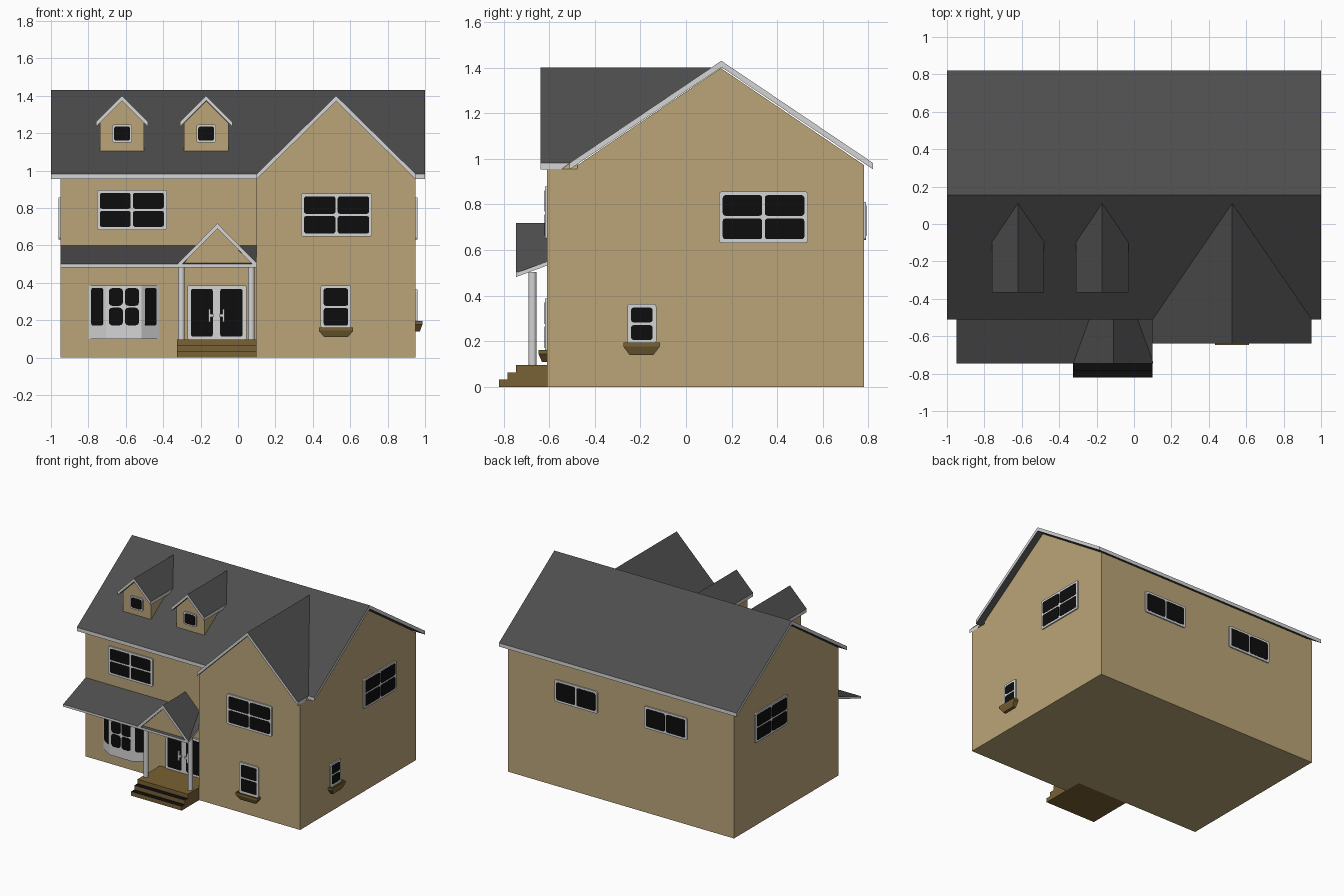
import bpy, bmesh, math
from mathutils import Matrix, Vector

if "Cube" in bpy.data.objects:
    bpy.data.objects.remove(bpy.data.objects["Cube"])


def material(name, r, g, b):
    m = bpy.data.materials.new(name)
    m.diffuse_color = (r, g, b, 1)
    m.use_nodes = True
    m.node_tree.nodes["Principled BSDF"].inputs["Base Color"].default_value = m.diffuse_color
    return m


TAN = material("tan siding", 0.50, 0.375, 0.19)
ROOF = material("dark shingle", 0.075, 0.075, 0.075)
TRIM = material("light trim", 0.66, 0.66, 0.66)
WOOD = material("brown wood", 0.19, 0.12, 0.035)
BLACK = material("black glass", 0.004, 0.004, 0.004)


def plane(angle=0, x=0, y=0):
    """Vertical drawing plane: local x along the wall, local y up, local z outward."""
    a = math.radians(angle)
    m = Matrix(((math.cos(a), 0, math.sin(a), x),
                (math.sin(a), 0, -math.cos(a), y),
                (0, 1, 0, 0), (0, 0, 0, 1)))
    return m


FRONT, SIDE = plane(0), plane(90)
UP = Matrix.Identity(4)


def prisms(name, profiles, m, d0, d1, mats, side_rule=None, cut=None):
    """Extrude profiles from depth d0 to d1; side_rule gives a material per side."""
    bm = bmesh.new()
    for pts in profiles:
        a = [bm.verts.new(m @ Vector((u, v, d0))) for u, v in pts]
        b = [bm.verts.new(m @ Vector((u, v, d1))) for u, v in pts]
        bm.faces.new(a)
        bm.faces.new(b)
        n = len(pts)
        for i in range(n):
            j = (i + 1) % n
            f = bm.faces.new((a[i], a[j], b[j], b[i]))
            f.material_index = side_rule(i) if side_rule else 0
    bmesh.ops.recalc_face_normals(bm, faces=bm.faces[:])
    if cut:
        # trim away what lies beneath another roof
        bmesh.ops.bisect_plane(bm, geom=bm.verts[:] + bm.edges[:] + bm.faces[:],
                               plane_co=cut[0], plane_no=cut[1], clear_inner=True)
    me = bpy.data.meshes.new(name)
    bm.to_mesh(me)
    bm.free()
    for mt in mats:
        me.materials.append(mt)
    ob = bpy.data.objects.new(name, me)
    bpy.context.collection.objects.link(ob)
    return ob


def gable_roof(name, m, c, half, eave, peak, t, d0, d1, cut=None):
    """Two sloping slabs: shingle above and below, light trim on the edges."""
    slabs = [[(c, peak), (c + s * half, eave), (c + s * half, eave - t), (c, peak - t)]
             for s in (-1, 1)]
    return prisms(name, slabs, m, d0, d1, [TRIM, ROOF], lambda i: int(i in (0, 2)), cut)


def rounded(u0, u1, v0, v1, r):
    pts = []
    for cx, cy, start in ((u1 - r, v1 - r, 0), (u0 + r, v1 - r, 90),
                          (u0 + r, v0 + r, 180), (u1 - r, v0 + r, 270)):
        for k in range(4):
            a = math.radians(start + 30 * k)
            pts.append((cx + r * math.cos(a), cy + r * math.sin(a)))
    return pts


def panes(name, m, u0, u1, v0, v1, cols, rows, gap=0.012, r=0.012, out=0.011):
    w = (u1 - u0 - gap * (cols - 1)) / cols
    h = (v1 - v0 - gap * (rows - 1)) / rows
    cells = [rounded(u0 + i * (w + gap), u0 + i * (w + gap) + w,
                     v0 + j * (h + gap), v0 + j * (h + gap) + h, r)
             for i in range(cols) for j in range(rows)]
    prisms(name, cells, m, out - 0.004, out, [BLACK])


def window(name, m, u0, u1, v0, v1, cols, rows, border=0.016):
    prisms(name + "_frame", [rounded(u0, u1, v0, v1, 0.012)], m, 0, 0.009, [TRIM])
    panes(name + "_panes", m, u0 + border, u1 - border, v0 + border, v1 - border, cols, rows)


def flower_box(name, m, c, half, z0, z1):
    """Tapered planter: wide at the top, hollowed out."""
    bm = bmesh.new()
    rings = []
    for h, z, d in ((half - 0.028, z0, 0.022), (half, z1 - 0.018, 0.036), (half, z1, 0.036),
                    (half - 0.008, z1, 0.029), (half - 0.012, z1 - 0.025, 0.026)):
        back = 0.006 if len(rings) > 2 else 0
        rings.append([bm.verts.new(m @ Vector(p)) for p in
                      ((c - h, z, back), (c + h, z, back), (c + h, z, d), (c - h, z, d))])
    bm.faces.new(rings[0])
    bm.faces.new(rings[-1])
    for a, b in zip(rings, rings[1:]):
        for i in range(4):
            j = (i + 1) % 4
            bm.faces.new((a[i], a[j], b[j], b[i]))
    bmesh.ops.recalc_face_normals(bm, faces=bm.faces[:])
    me = bpy.data.meshes.new(name)
    bm.to_mesh(me)
    bm.free()
    me.materials.append(WOOD)
    bpy.context.collection.objects.link(bpy.data.objects.new(name, me))


def house(c, half, base, eave, peak):
    return [(c - half, base), (c + half, base), (c + half, eave), (c, peak), (c - half, eave)]


WALL, WING, BACK = -0.475, -0.61, 0.78      # y of the main walls
RIDGE = 0.155
MAIN_CUT = (Vector((0, RIDGE, 1.43)), Vector((0, -0.45, 0.665)))
PORCH_CUT = (Vector((0, -0.745, 0.50)), Vector((0, -0.10, 0.27)))

# main body, wing and roofs
prisms("main_walls", [house(0.1525, 0.6275, 0, 0.973, 1.398)], SIDE, -0.95, 0.95, [TAN])
prisms("wing_walls", [house(0.525, 0.425, 0, 0.955, 1.372)], FRONT, -WALL, -WING, [TAN])
gable_roof("main_roof", SIDE, RIDGE, 0.665, 0.982, 1.43, 0.028, -1, 1)
gable_roof("wing_roof", FRONT, 0.525, 0.425, 0.982, 1.40, 0.028, 0.638, -0.13, MAIN_CUT)

# dormers
for i, x in enumerate((-0.62, -0.17)):
    n = "dormer_%d" % (i + 1)
    prisms(n + "_walls", [house(x, 0.118, 1.105, 1.255, 1.373)], FRONT, 0.328, -0.1,
           [TAN], cut=MAIN_CUT)
    gable_roof(n + "_roof", FRONT, x, 0.14, 1.26, 1.40, 0.026, 0.365, -0.13, MAIN_CUT)
    window(n + "_window", plane(0, 0, -0.328), x - 0.053, x + 0.053, 1.15, 1.246, 1, 1, 0.01)

# porch roof with its small gable
prisms("porch_roof", [[(WALL, 0.60), (-0.745, 0.50), (-0.745, 0.482), (WALL, 0.582)]],
       SIDE, -0.95, 0.10, [TRIM, ROOF], lambda i: int(i in (0, 2)))
gable_roof("porch_gable_roof", FRONT, -0.11, 0.212, 0.503, 0.718, 0.028, 0.745, -WALL, PORCH_CUT)
prisms("porch_gable_wall", [[(-0.295, 0.502), (0.075, 0.502), (-0.11, 0.69)]],
       FRONT, 0.728, 0.70, [TAN])

# porch deck and steps, with dark treads
stairs = [(WALL, 0), (-0.82, 0), (-0.82, 0.032), (-0.782, 0.032), (-0.782, 0.064),
          (-0.745, 0.064), (-0.745, 0.096), (WALL, 0.096)]
prisms("porch_steps", [stairs], SIDE, -0.325, 0.10, [WOOD, BLACK], lambda i: int(i in (2, 4)))

# porch columns
for n, x in (("left_column", -0.303), ("right_column", 0.071)):
    bpy.ops.mesh.primitive_cylinder_add(vertices=20, radius=0.018, depth=0.41,
                                        location=(x, -0.673, 0.30))
    ob = bpy.context.object
    ob.name = n
    ob.data.materials.append(TRIM)
    bpy.ops.object.shade_smooth_by_angle()

# double door with handles
front = plane(0, 0, WALL)
prisms("door_frame", [rounded(-0.27, 0.045, 0.096, 0.386, 0.008)], front, 0, 0.01, [TRIM])
for n, u0, u1 in (("left", -0.252, -0.135), ("right", -0.095, 0.024)):
    panes(n + "_door_pane", front, u0, u1, 0.112, 0.368, 1, 1, out=0.012)
for n, u, s in (("left", -0.152, 1), ("right", -0.078, -1)):
    grip = [(u - 0.006, 0.19), (u + 0.006, 0.19), (u + 0.006, 0.26), (u - 0.006, 0.26)]
    a, b = sorted((u, u + s * 0.022))
    bar = [(a, 0.217), (b, 0.217), (b, 0.233), (a, 0.233)]
    prisms(n + "_door_handle", [grip, bar], front, 0.01, 0.024, [TRIM])

# bay window: three-sided body with panes on each side
D = 0.06
bay = [(-0.80, WALL), (-0.705, WALL - D), (-0.515, WALL - D), (-0.42, WALL)]
prisms("bay_window_body", [bay], UP, 0.10, 0.385, [TRIM])
for n, p, q, cols, rows, edge in (("left", bay[0], bay[1], 1, 1, 0.02),
                                  ("middle", bay[1], bay[2], 2, 2, 0.014),
                                  ("right", bay[2], bay[3], 1, 1, 0.02)):
    ang = math.degrees(math.atan2(q[1] - p[1], q[0] - p[0]))
    length = math.dist(p, q)
    panes("bay_%s_panes" % n, plane(ang, *p), edge, length - edge, 0.172, 0.372,
          cols, rows, 0.01, 0.02 if cols == 2 else 0.01, out=0.003)

# wall windows
wing, right = plane(0, 0, WING), plane(90, 0.95, 0)
left, back = plane(-90, -0.95, 0), plane(180, 0, BACK)
window("front_upper_left_window", front, -0.755, -0.38, 0.683, 0.897, 2, 2)
window("front_upper_right_window", wing, 0.337, 0.717, 0.648, 0.878, 2, 2)
window("front_lower_window", wing, 0.442, 0.605, 0.155, 0.387, 1, 2)
window("right_upper_window", right, 0.145, 0.535, 0.632, 0.857, 2, 2)
window("right_lower_window", right, -0.257, -0.13, 0.19, 0.364, 1, 2)
window("left_upper_window", left, -0.535, -0.145, 0.632, 0.857, 2, 2)
window("back_window_1", back, -0.555, -0.195, 0.645, 0.812, 2, 1)
window("back_window_2", back, 0.20, 0.56, 0.645, 0.812, 2, 1)

# flower boxes
flower_box("front_flower_box", wing, 0.524, 0.092, 0.11, 0.162)
flower_box("right_flower_box", right, -0.195, 0.08, 0.14, 0.195)
